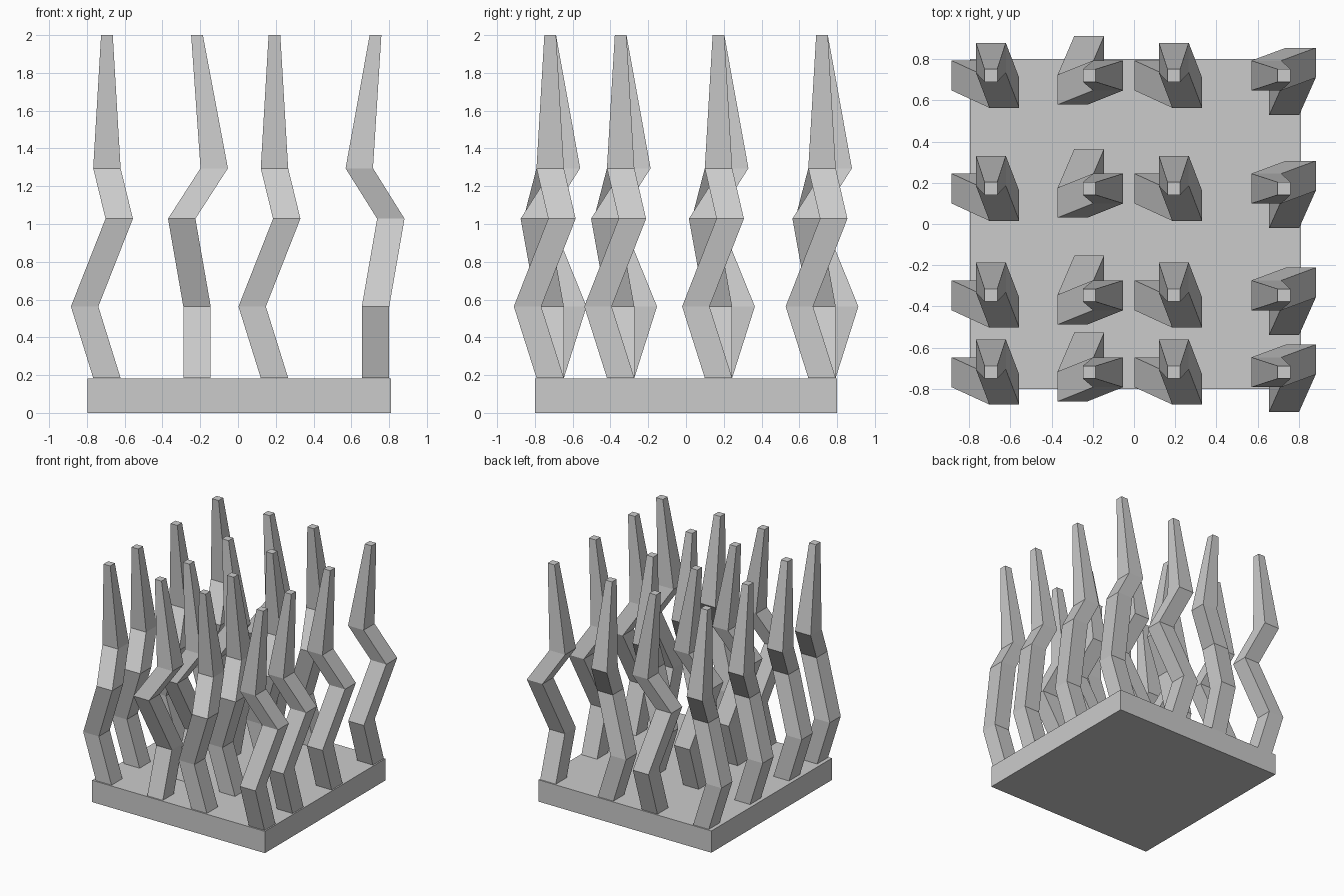
import bpy, bmesh

if "Cube" in bpy.data.objects:
    bpy.data.objects.remove(bpy.data.objects["Cube"])

LEVELS = [0.185, 0.563, 1.028, 1.295, 2.0]   # heights of the bends
HALF = [0.0725] * 4 + [0.031]                # half width of the square section
ROWS = [-0.719, -0.346, 0.172, 0.72]

# column x, then (dx, dy) shift of the section at each level
TWIST = [(0, 0), (-0.118, 0), (0.065, -0.084), (0, 0.086), (0, 0)]
COLUMNS = [
    (-0.694, TWIST),
    (-0.217, [(0, 0), (0, 0.12), (-0.081, -0.069), (0.091, 0), (0, 0)]),
    (0.193, TWIST),
    (0.728, [(0, 0), (0, -0.12), (0.081, 0.062), (-0.086, 0), (0, 0)]),
]


def add_object(name, bm):
    bmesh.ops.recalc_face_normals(bm, faces=bm.faces)
    mesh = bpy.data.meshes.new(name)
    bm.to_mesh(mesh)
    bm.free()
    obj = bpy.data.objects.new(name, mesh)
    bpy.context.collection.objects.link(obj)
    return obj


def loft(name, sections):
    """Join square sections (x, y, z, half_x, half_y) into a closed bent post."""
    bm = bmesh.new()
    rings = [[bm.verts.new((x + sx * hx, y + sy * hy, z))
              for sx, sy in ((-1, -1), (1, -1), (1, 1), (-1, 1))]
             for x, y, z, hx, hy in sections]
    for low, high in zip(rings, rings[1:]):
        for i in range(4):
            j = (i + 1) % 4
            bm.faces.new((low[i], low[j], high[j], high[i]))
    bm.faces.new(rings[0][::-1])
    bm.faces.new(rings[-1])
    return add_object(name, bm)


# Base slab
loft("base_slab", [(0.007, 0, z, 0.803, 0.80) for z in (0, 0.183)])

# Crooked stalks: four bend patterns across, repeated in four rows
for c, (x, path) in enumerate(COLUMNS):
    stalk = loft(f"stalk_{c + 1}_row_1",
                 [(dx, dy, z, h, h) for (dx, dy), z, h in zip(path, LEVELS, HALF)])
    stalk.location = (x, ROWS[0], 0)
    for r, y in enumerate(ROWS[1:], 2):
        copy = bpy.data.objects.new(f"stalk_{c + 1}_row_{r}", stalk.data)
        copy.location = (x, y, 0)
        bpy.context.collection.objects.link(copy)
